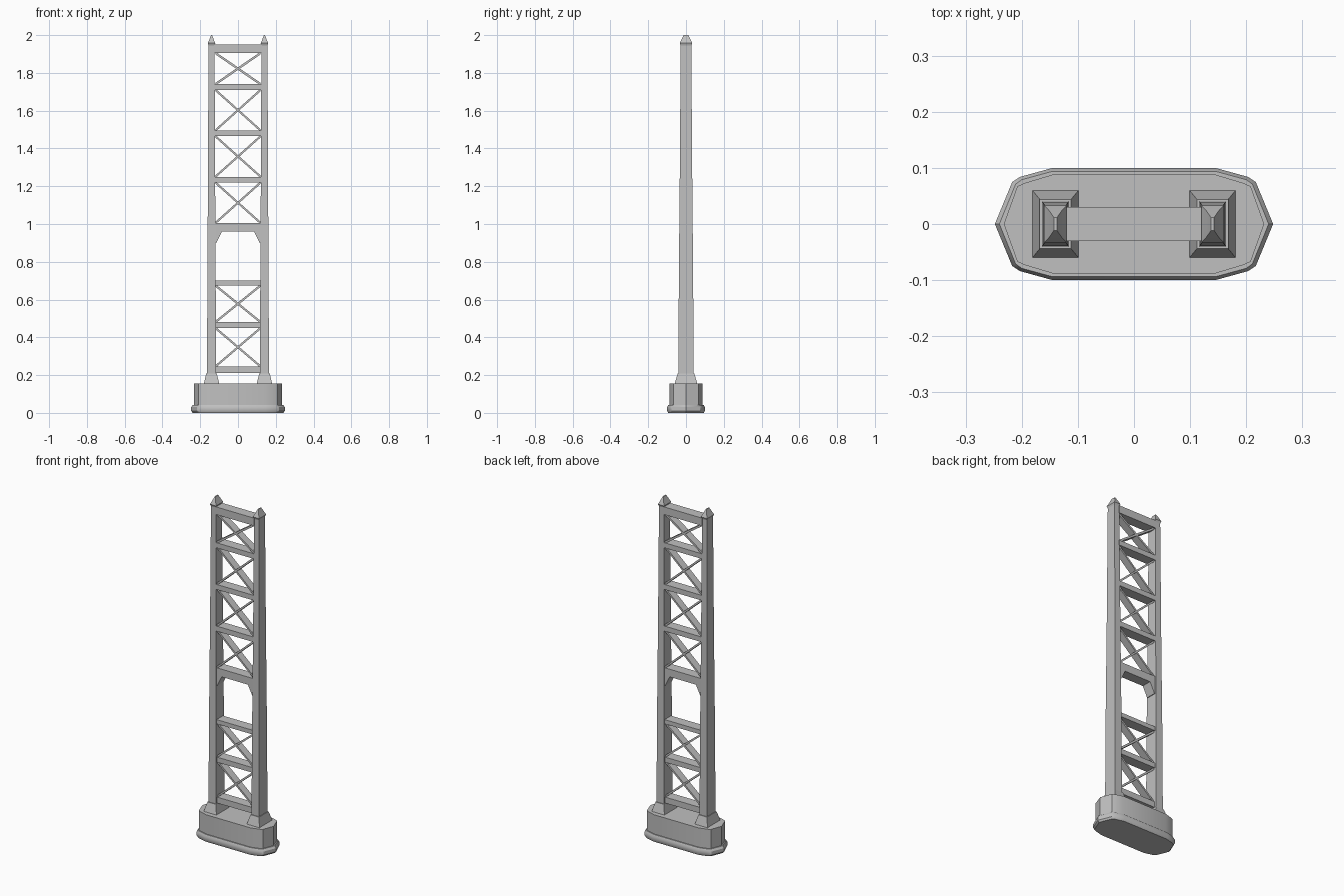
import bpy
import math

cube = bpy.data.objects.get("Cube")
if cube:
    bpy.data.objects.remove(cube, do_unlink=True)

steel = bpy.data.materials.new("light grey")
steel.use_nodes = True
GREY = (0.53, 0.53, 0.53, 1)
steel.diffuse_color = GREY
shader = next(n for n in steel.node_tree.nodes if n.type == "BSDF_PRINCIPLED")
shader.inputs["Base Color"].default_value = GREY
shader.inputs["Roughness"].default_value = 0.8


def loft(name, rings):
    """Skin a stack of equal-length rings and cap both ends."""
    n = len(rings[0])
    verts = [p for ring in rings for p in ring]
    faces = [(r * n + i, r * n + (i + 1) % n, (r + 1) * n + (i + 1) % n, (r + 1) * n + i)
             for r in range(len(rings) - 1) for i in range(n)]
    last = (len(rings) - 1) * n
    faces += [tuple(reversed(range(n))), tuple(range(last, last + n))]
    mesh = bpy.data.meshes.new(name)
    mesh.from_pydata(verts, [], faces)
    mesh.materials.append(steel)
    obj = bpy.data.objects.new(name, mesh)
    bpy.context.collection.objects.link(obj)
    bpy.ops.object.select_all(action="DESELECT")
    obj.select_set(True)
    bpy.context.view_layer.objects.active = obj
    bpy.ops.object.shade_smooth_by_angle(angle=math.radians(30))
    return obj


def rect(cx, hx, hy, z):
    return [(cx + sx * hx, sy * hy, z) for sx, sy in ((-1, -1), (1, -1), (1, 1), (-1, 1))]


def mirrored_outline(quarter, z):
    """Full plan outline from the points running from the +x tip to the +y side."""
    right = [(x, -y) for x, y in reversed(quarter[1:])] + quarter
    return [(x, y, z) for x, y in right + [(-x, -y) for x, y in right]]


def prism(name, profile, depth):
    """Extrude a front profile through the thickness of the tower."""
    return loft(name, [[(x, y, z) for x, z in profile] for y in (depth, -depth)])


# Pier with a chamfered footing
foot = [(0.248, 0), (0.217, 0.075), (0.203, 0.084), (0.145, 0.1)]
foot_edge = [(0.24, 0), (0.211, 0.071), (0.2, 0.079), (0.145, 0.094)]
wall = [(0.232, 0), (0.208, 0.067), (0.195, 0.073), (0.145, 0.088)]
loft("footing", [mirrored_outline(foot_edge, 0), mirrored_outline(foot, 0.01),
                 mirrored_outline(foot, 0.03), mirrored_outline(foot_edge, 0.042)])
loft("pier", [mirrored_outline(wall, 0.04), mirrored_outline(wall, 0.155)])

# Pedestals, tapering legs and pointed caps on both sides
for side, s in (("right", -1), ("left", 1)):
    cx = s * 0.14
    loft(side + "_pedestal", [rect(cx, 0.041, 0.06, 0.155), rect(cx, 0.028, 0.044, 0.208)])
    loft(side + "_leg", [rect(cx, 0.024, 0.04, 0.2), rect(cx, 0.022, 0.038, 0.7),
                         rect(cx, 0.019, 0.033, 1.25), rect(cx, 0.016, 0.028, 1.95)])
    loft(side + "_cap", [rect(cx, 0.016, 0.028, 1.945), rect(cx, 0.02, 0.033, 1.957),
                         rect(cx, 0.012, 0.025, 1.975), rect(cx, 0.003, 0.012, 2.0)])

# Cross beams as (bottom, top) heights
W = 0.126
beams = [(0.21, 0.245), (0.45, 0.48), (0.675, 0.70), (0.96, 1.005),
         (1.22, 1.25), (1.465, 1.495), (1.71, 1.74), (1.905, 1.95)]
for i, (lo, hi) in enumerate(beams):
    if i == 3:
        # Portal beam with sloping haunches
        profile = [(-W, 0.9), (-0.115, 0.9), (-0.085, lo), (0.085, lo),
                   (0.115, 0.9), (W, 0.9), (W, hi), (-W, hi)]
        prism("portal_beam", profile, 0.03)
    else:
        prism("cross_beam_%d" % (i + 1), [(-W, lo), (W, lo), (W, hi), (-W, hi)], 0.03)

# Diagonal braces in every bay except the open roadway
for i in range(len(beams) - 1):
    if i == 2:
        continue
    z0, z1 = beams[i][1], beams[i + 1][0]
    t = 0.007
    for s, label in ((1, "rising"), (-1, "falling")):
        a, b = -s * 0.12, s * 0.12
        profile = [(a, z0 - t), (b, z1 - t), (b, z1 + t), (a, z0 + t)]
        if s < 0:
            profile.reverse()
        prism("%s_brace_%d" % (label, i + 1), profile, 0.022)
